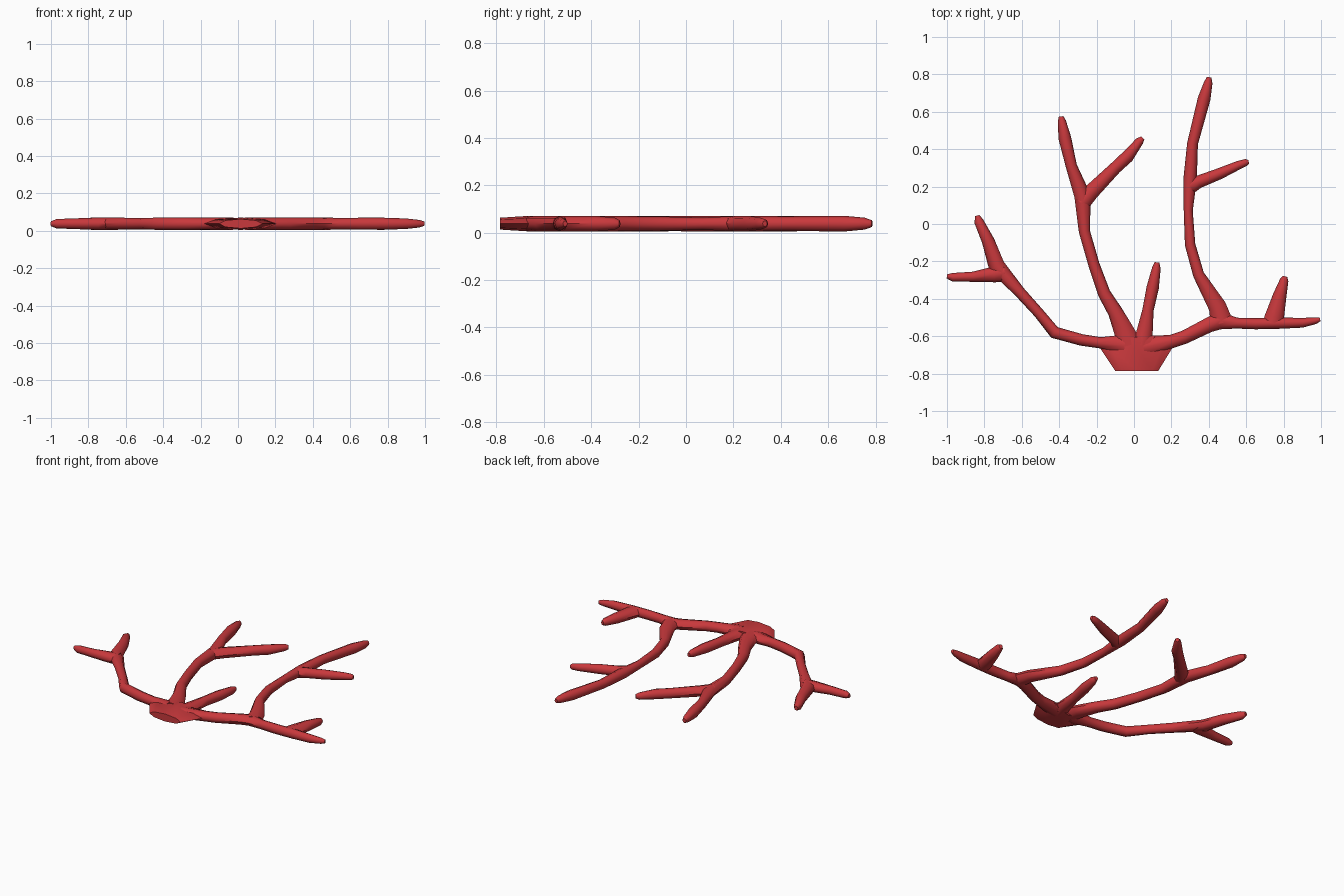
import bpy, math
from mathutils import Vector

ZC, HZ, SIDES = 0.038, 0.033, 8

red = bpy.data.materials.new("coral_red")
red.diffuse_color = (0.58, 0.04, 0.045, 1)


def branch(name, path):
    """Sweep a flattened octagon along points (x, y, half width[, half height])."""
    pts = [Vector(p[:2]) for p in path]
    verts, faces = [], []
    for i, p in enumerate(path):
        d = (pts[min(i + 1, len(pts) - 1)] - pts[max(i - 1, 0)]).normalized()
        side = Vector((d.y, -d.x))
        hw = p[2]
        hz = p[3] if len(p) > 3 else min(HZ, hw + 0.002)
        for k in range(SIDES):
            a = 2 * math.pi * k / SIDES
            q = pts[i] + side * hw * math.cos(a)
            verts.append((q.x, q.y, ZC + hz * math.sin(a)))
    for i in range(len(path) - 1):
        for k in range(SIDES):
            n = (k + 1) % SIDES
            a, b = i * SIDES, (i + 1) * SIDES
            faces.append((a + k, a + n, b + n, b + k))
    faces.append(tuple(reversed(range(SIDES))))
    faces.append(tuple(range(len(verts) - SIDES, len(verts))))
    mesh = bpy.data.meshes.new(name)
    mesh.from_pydata(verts, [], faces)
    mesh.materials.append(red)
    obj = bpy.data.objects.new(name, mesh)
    bpy.context.collection.objects.link(obj)
    bpy.context.view_layer.objects.active = obj
    obj.select_set(True)
    bpy.ops.object.mode_set(mode='EDIT')
    bpy.ops.mesh.select_all(action='SELECT')
    bpy.ops.mesh.normals_make_consistent(inside=False)
    bpy.ops.object.mode_set(mode='OBJECT')
    bpy.ops.object.shade_smooth_by_angle(angle=math.radians(50))
    obj.select_set(False)


# Flat-cut foot
branch("base", [(.015, -.785, .115, .025), (.015, -.66, .195), (.01, -.605, .10)])

# Left branch and its fork
branch("left_branch", [(-.05, -.65, .06), (-.18, -.635, .03), (-.28, -.62, .031),
                       (-.425, -.58, .033), (-.51, -.475, .028), (-.61, -.365, .03),
                       (-.735, -.225, .045), (-.78, -.09, .034), (-.83, .015, .025),
                       (-.838, .045, .012)])
branch("left_twig", [(-.69, -.26, .05), (-.75, -.27, .042), (-.86, -.282, .027),
                     (-.97, -.285, .023), (-1, -.28, .011)])

# Middle branch and its fork
branch("middle_branch", [(-.03, -.65, .07), (-.05, -.58, .055), (-.10, -.47, .04),
                         (-.16, -.37, .034), (-.215, -.215, .03), (-.265, -.04, .03),
                         (-.275, .15, .044), (-.335, .31, .03), (-.37, .46, .034),
                         (-.386, .55, .022), (-.39, .575, .012)])
branch("middle_twig", [(-.28, .11, .045), (-.23, .17, .042), (-.10, .30, .033),
                       (-.035, .36, .034), (.03, .443, .022), (.047, .46, .012)])

# Short central branch
branch("short_branch", [(.04, -.65, .06), (.055, -.59, .045), (.075, -.46, .03),
                        (.10, -.34, .033), (.12, -.235, .023), (.123, -.205, .012)])

# Right branch and its upright twig
branch("right_branch", [(.05, -.66, .06), (.2, -.628, .036), (.27, -.605, .036),
                        (.4, -.54, .04), (.46, -.515, .048), (.55, -.53, .029),
                        (.65, -.533, .03), (.78, -.53, .03), (.9, -.528, .026),
                        (.97, -.517, .018), (.995, -.51, .01)])
branch("right_twig", [(.745, -.53, .055), (.75, -.5, .052), (.78, -.38, .036),
                      (.803, -.3, .023), (.808, -.28, .012)])

# Tall branch and its fork
branch("tall_branch", [(.47, -.53, .06), (.445, -.44, .048), (.345, -.27, .03),
                       (.30, -.11, .028), (.29, .07, .024), (.30, .24, .036),
                       (.313, .43, .029), (.375, .67, .034), (.397, .755, .023),
                       (.402, .785, .012)])
branch("tall_twig", [(.30, .205, .045), (.345, .225, .034), (.46, .27, .03),
                     (.56, .315, .023), (.60, .33, .018), (.613, .333, .01)])
